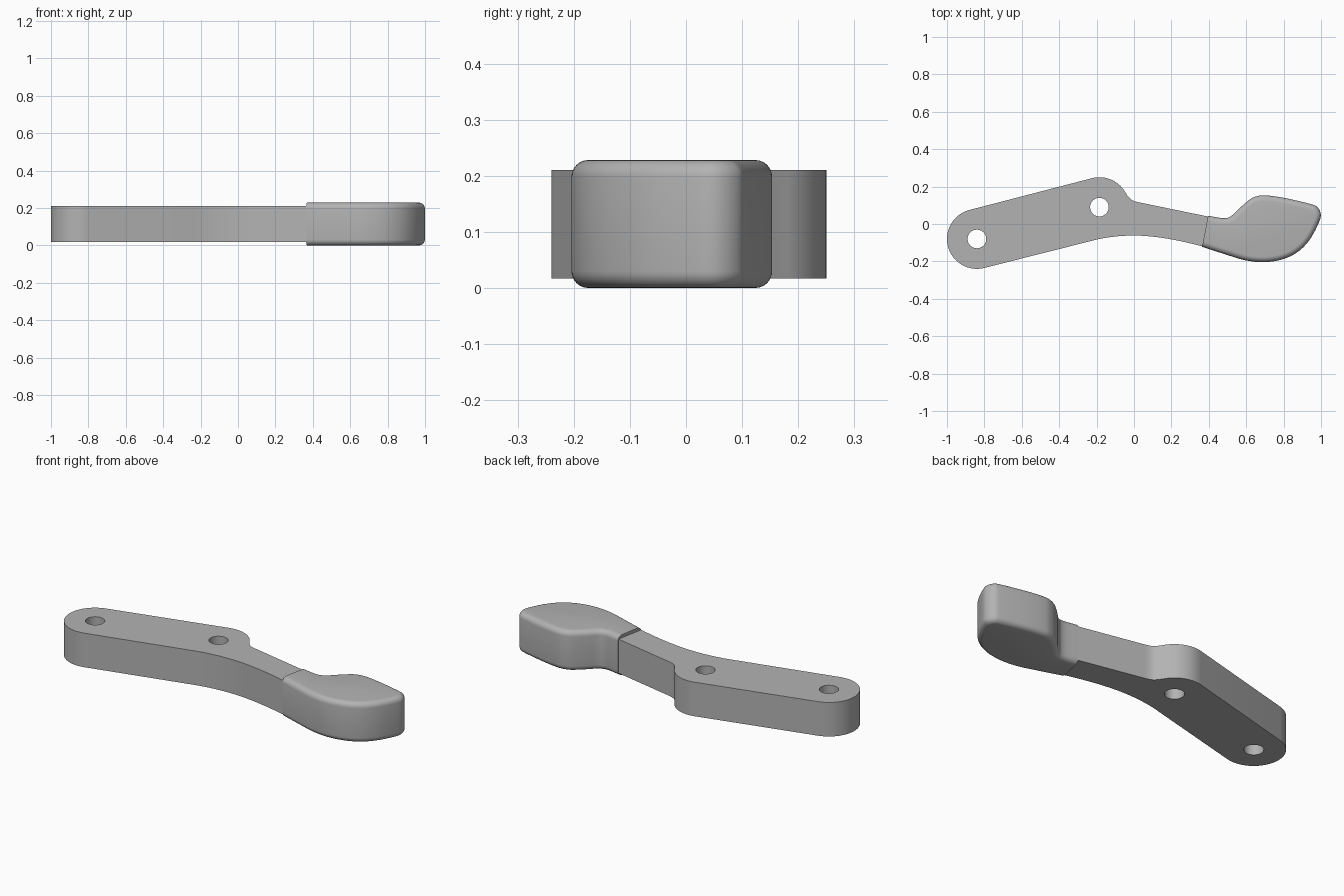
import bpy, bmesh
from math import radians, sin, cos
from mathutils import Vector

if "Cube" in bpy.data.objects:
    bpy.data.objects.remove(bpy.data.objects["Cube"], do_unlink=True)

grey = bpy.data.materials.new("plain grey")
grey.use_nodes = True
colour = (0.45, 0.45, 0.45, 1)
grey.diffuse_color = colour
grey.node_tree.nodes["Principled BSDF"].inputs["Base Color"].default_value = colour


def arc(centre, radius, start, end, steps):
    """Points along a circular arc, angles in degrees."""
    angles = [radians(start + (end - start) * i / steps) for i in range(steps + 1)]
    return [(centre[0] + radius * cos(a), centre[1] + radius * sin(a)) for a in angles]


def smooth_path(points, steps=5):
    """Catmull-Rom curve through an open list of points."""
    pts = [Vector(p) for p in points]
    pts = [2 * pts[0] - pts[1]] + pts + [2 * pts[-1] - pts[-2]]
    out = []
    for a, b, c, d in zip(pts, pts[1:], pts[2:], pts[3:]):
        for i in range(steps):
            t = i / steps
            p = 2 * b + (c - a) * t + (2 * a - 5 * b + 4 * c - d) * t**2
            out.append(tuple((p + (3 * b - a - 3 * c + d) * t**3) / 2))
    return out + [tuple(points[-1])]


def add_object(name, bm):
    bmesh.ops.recalc_face_normals(bm, faces=bm.faces[:])
    mesh = bpy.data.meshes.new(name)
    bm.to_mesh(mesh)
    bm.free()
    mesh.materials.clear()
    mesh.materials.append(grey)
    obj = bpy.data.objects.new(name, mesh)
    bpy.context.collection.objects.link(obj)
    bpy.ops.object.select_all(action='DESELECT')
    obj.select_set(True)
    bpy.context.view_layer.objects.active = obj
    bpy.ops.object.shade_smooth_by_angle(angle=radians(30))
    return obj


def plate_with_holes(name, loops, bottom, top):
    """Filled flat curve, extruded; inner loops become through holes."""
    curve = bpy.data.curves.new(name + "_profile", 'CURVE')
    curve.dimensions = '2D'
    curve.fill_mode = 'BOTH'
    curve.extrude = (top - bottom) / 2
    for loop in loops:
        spline = curve.splines.new('POLY')
        spline.points.add(len(loop) - 1)
        for point, (x, y) in zip(spline.points, loop):
            point.co = (x, y, 0, 1)
        spline.use_cyclic_u = True
    helper = bpy.data.objects.new(name + "_profile", curve)
    bpy.context.collection.objects.link(helper)
    graph = bpy.context.evaluated_depsgraph_get()
    mesh = bpy.data.meshes.new_from_object(helper.evaluated_get(graph))
    bm = bmesh.new()
    bm.from_mesh(mesh)
    bpy.data.objects.remove(helper, do_unlink=True)
    bpy.data.meshes.remove(mesh)
    bmesh.ops.remove_doubles(bm, verts=bm.verts[:], dist=0.0001)
    bmesh.ops.translate(bm, verts=bm.verts[:], vec=(0, 0, (top + bottom) / 2))
    return add_object(name, bm)


# Lever arm: two round bosses joined by tangents, then a narrowing neck
pivot, link, boss = (-0.84, -0.08), (-0.185, 0.09), 0.16
tilt = 14.5
outline = arc(pivot, boss, 270 + tilt, 90 + tilt, 32)
outline += arc(link, boss, 90 + tilt, 35, 14)
outline += smooth_path([(-0.035, 0.152), (-0.015, 0.131), (0.012, 0.119), (0.05, 0.111)], 4)
outline += [(0.405, 0.038), (0.372, -0.119)]
outline += smooth_path([(0.36, -0.118), (0.25, -0.092), (0.15, -0.074), (0.06, -0.064),
                        (-0.02, -0.062), (-0.1, -0.067), (-0.18, -0.079), (-0.25, -0.096)], 4)
holes = [arc(c, 0.05, 0, 345, 23) for c in (pivot, link)]
plate_with_holes("lever_arm", [outline] + holes, 0.017, 0.21)

# Finger grip: curved paddle with rounded rims and a flat joint face
grip = smooth_path([(0.396, 0.044), (0.48, 0.031), (0.52, 0.043), (0.565, 0.085), (0.62, 0.132),
                    (0.66, 0.149), (0.705, 0.153), (0.8, 0.14), (0.94, 0.108), (0.98, 0.09),
                    (0.999, 0.05), (0.985, 0.0), (0.94, -0.083), (0.88, -0.146), (0.8, -0.187),
                    (0.7, -0.204), (0.6, -0.195), (0.5, -0.166), (0.364, -0.122)])
bm = bmesh.new()
low = [bm.verts.new((x, y, 0)) for x, y in grip]
high = [bm.verts.new((x, y, 0.228)) for x, y in grip]
bm.faces.new(low)
bm.faces.new(high)
for i in range(len(grip)):
    j = (i + 1) % len(grip)
    bm.faces.new((low[i], low[j], high[j], high[i]))
bmesh.ops.recalc_face_normals(bm, faces=bm.faces[:])
rims = [bm.edges.get((ring[i], ring[i + 1])) for ring in (low, high) for i in range(len(grip) - 1)]
bmesh.ops.bevel(bm, geom=rims, offset=0.03, offset_type='OFFSET', segments=6,
                profile=0.5, affect='EDGES', clamp_overlap=False)
add_object("finger_grip", bm)
